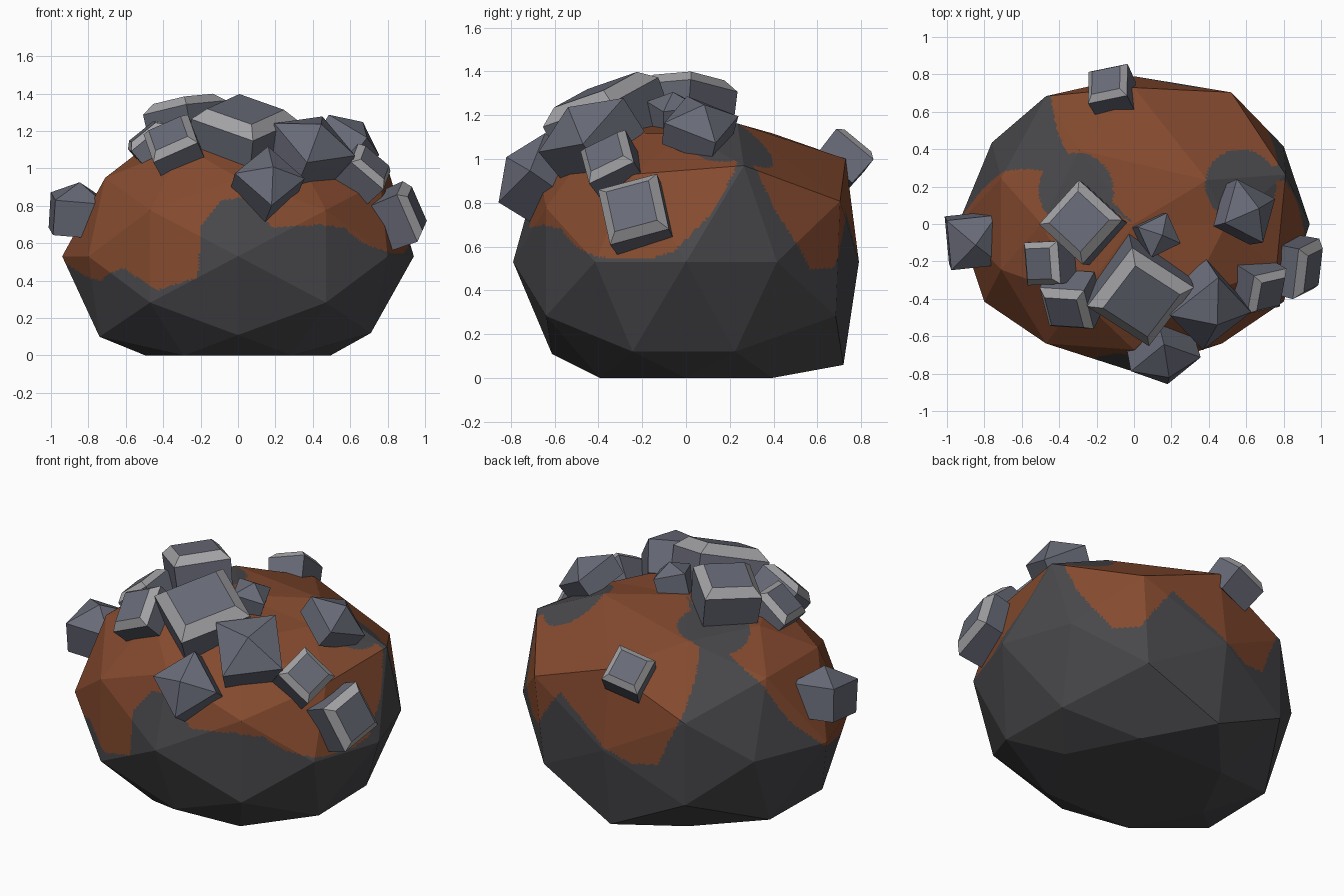
import bpy, bmesh, math
from itertools import product
from mathutils import Vector

cube = bpy.data.objects.get("Cube")
if cube:
    bpy.data.objects.remove(cube, do_unlink=True)


def material(name, rgb):
    mat = bpy.data.materials.new(name)
    mat.use_nodes = True
    colour = (*rgb, 1)
    mat.diffuse_color = colour
    mat.node_tree.nodes["Principled BSDF"].inputs["Base Color"].default_value = colour
    return mat


DARK = material("dark stone", (.065, .065, .071))
RUST = material("rusty earth", (.235, .069, .028))
SLATE = material("slate crystal", (.138, .145, .185))
EDGE = material("pale crystal edge", (.37, .37, .385))


def add_object(name, bm, materials):
    bmesh.ops.recalc_face_normals(bm, faces=bm.faces[:])
    mesh = bpy.data.meshes.new(name)
    bm.to_mesh(mesh)
    bm.free()
    for mat in materials:
        mesh.materials.append(mat)
    obj = bpy.data.objects.new(name, mesh)
    bpy.context.collection.objects.link(obj)
    return obj


# Lower limit of the rust: bearing in degrees, height
RUST_EDGE = [(-180, .5), (-160, .43), (-146, .4), (-134, .47), (-119, .35),
             (-104, .42), (-103, .7), (-96, .83), (-86, .85), (-78, .68),
             (-61, .7), (-50, .68), (-42, .6), (-30, .55), (-13, .54),
             (-4, .58), (2, .66), (9, .75), (14, .86), (19, .97), (22, 1.1),
             (26, .97), (33, .76), (40, .62), (47, .5), (57, .5), (69, .77),
             (78, .68), (90, .55), (100, .48), (110, .5), (117, .75), (126, 1),
             (130, 1.2), (142, 1.2), (145, 1.05), (155, .92), (165, .7), (180, .5)]
# Dark patches on the crown: x, y, radius
PATCHES = [(.57, .21, .19), (-.31, .18, .2)]
# Uneven boulder corners: where, how far to move
NUDGES = [((.29, .4, 1.12), (.1, -.16, .045)), ((.47, .68, .78), (.05, .02, .03)),
          ((0, .72, .95), (0, .01, .05)), ((0, .72, .11), (0, 0, -.05)),
          ((0, -.67, .11), (0, .06, 0)), ((.76, .24, .13), (-.06, -.02, -.01)),
          ((.76, -.24, .13), (-.05, 0, -.01)), ((-.76, -.24, .13), (.02, 0, -.03)),
          ((-.76, .24, .13), (.03, 0, -.03)), ((-.8, .42, .53), (.04, .02, 0)),
          ((.76, .24, .93), (.05, .02, .04)), ((-.76, -.24, .93), (.05, 0, .02)),
          ((-.76, .24, .93), (.05, 0, .02))]


def rust_limit(bearing):
    for (a, low), (b, high) in zip(RUST_EDGE, RUST_EDGE[1:]):
        if a <= bearing <= b:
            return low + (high - low) * (bearing - a) / (b - a)
    return .5


def is_rust(p):
    if p.z > .8 and any(math.hypot(p.x - x, p.y - y) < r for x, y, r in PATCHES):
        return False
    return p.z > rust_limit(math.degrees(math.atan2(p.y / .79, p.x / .94)))


def build_boulder():
    # Faceted ball from symmetric corner points
    seeds = [(1, 0, 0), (.526, 0, .851), (.809, .309, .5)]
    corners = set()
    for seed in seeds:
        for shift, signs in product(range(3), product((-1, 1), repeat=3)):
            turned = seed[shift:] + seed[:shift]
            corners.add(tuple(c * s + 0.0 for c, s in zip(turned, signs)))
    bm = bmesh.new()
    for corner in sorted(corners):
        bm.verts.new(corner)
    bmesh.ops.convex_hull(bm, input=bm.verts[:])
    # Squash it, flatten the base and crown, push out the back
    for v in bm.verts:
        back = 1.07 if v.co.y > .6 and abs(v.co.z) > .2 else 1
        x, y = v.co.x * .94, v.co.y * .79 * back
        crown = 1.17 - .22 * (x * x + y * y)
        v.co = (x, y, max(0, min(.53 + .8 * v.co.z, crown)))
    for near, shift in NUDGES:
        corner = min(bm.verts, key=lambda v: (v.co - Vector(near)).length)
        corner.co += Vector(shift)
    # Fine cuts inside the flat facets carry the rust border
    bmesh.ops.triangulate(bm, faces=bm.faces[:])
    bmesh.ops.subdivide_edges(bm, edges=bm.edges[:], cuts=27, use_grid_fill=True)
    for f in bm.faces:
        f.material_index = int(is_rust(f.calc_center_median()))
    add_object("boulder", bm, [DARK, RUST])


def build_crystal(name, centre, aim, spin, half, depth, pointed):
    n = Vector(aim).normalized()
    side = Vector((0, 0, 1)).cross(n).normalized()
    up = n.cross(side)
    turn = math.radians(spin)
    u = side * math.cos(turn) + up * math.sin(turn)
    w = n.cross(u)
    bm = bmesh.new()

    def ring(size, height):
        return [bm.verts.new(Vector(centre) + n * height + (u * a + w * b) * size)
                for a, b in ((-1, -1), (1, -1), (1, 1), (-1, 1))]

    def bridge(low, high, index):
        for i in range(4):
            j = (i + 1) % 4
            f = bm.faces.new((low[i], low[j], high[j], high[i]))
            f.material_index = index

    root, rim = ring(half * .95, -depth), ring(half, 0)
    bm.faces.new(root)
    bridge(root, rim, 0)
    if pointed:
        tip = bm.verts.new(Vector(centre) + n * half * .65)
        for i in range(4):
            bm.faces.new((rim[i], rim[(i + 1) % 4], tip))
    else:
        cap = ring(half * .72, half * .3)
        bridge(rim, cap, 1)
        bm.faces.new(cap)
    add_object(name, bm, [SLATE, EDGE])


build_boulder()

# Flat-topped crystals: name, centre, aim, spin, half width, depth
BLOCKS = [
    ("large_crown_block", (.035, -.39, 1.26), (.08, -.38, .92), -47, .205, .26),
    ("rear_crown_block", (-.285, .01, 1.325), (-.17, .07, .97), -20, .16, .22),
    ("small_crown_block", (-.49, -.21, 1.17), (-.6, -.08, .75), -4, .115, .15),
    ("front_crown_block", (-.36, -.45, 1.16), (-.35, -.6, .7), 35, .13, .17),
    ("upper_left_block", (.71, -.36, 1.01), (.6, -.4, .6), 34, .115, .15),
    ("lower_left_block", (.92, -.24, .77), (.9, -.2, .35), 16, .14, .2),
    ("back_block", (-.14, .75, 1.04), (-.32, .6, .72), -22, .11, .15),
]
# Pyramid-topped crystals
POINTS = [
    ("crown_point", (.135, -.06, 1.25), (.3, 0, 1), 25, .09, .12),
    ("left_point", (.62, .07, 1.18), (.56, .16, .8), 53, .13, .12),
    ("large_front_point", (.41, -.48, 1.155), (.33, -.56, .77), 10, .165, .19),
    ("front_point", (.17, -.75, .96), (.2, -.8, .55), 40, .135, .19),
    ("right_point", (-.855, -.1, .84), (.1, -.15, 1), -28, .135, .19),
]
for block in BLOCKS:
    build_crystal(*block, False)
for point in POINTS:
    build_crystal(*point, True)
